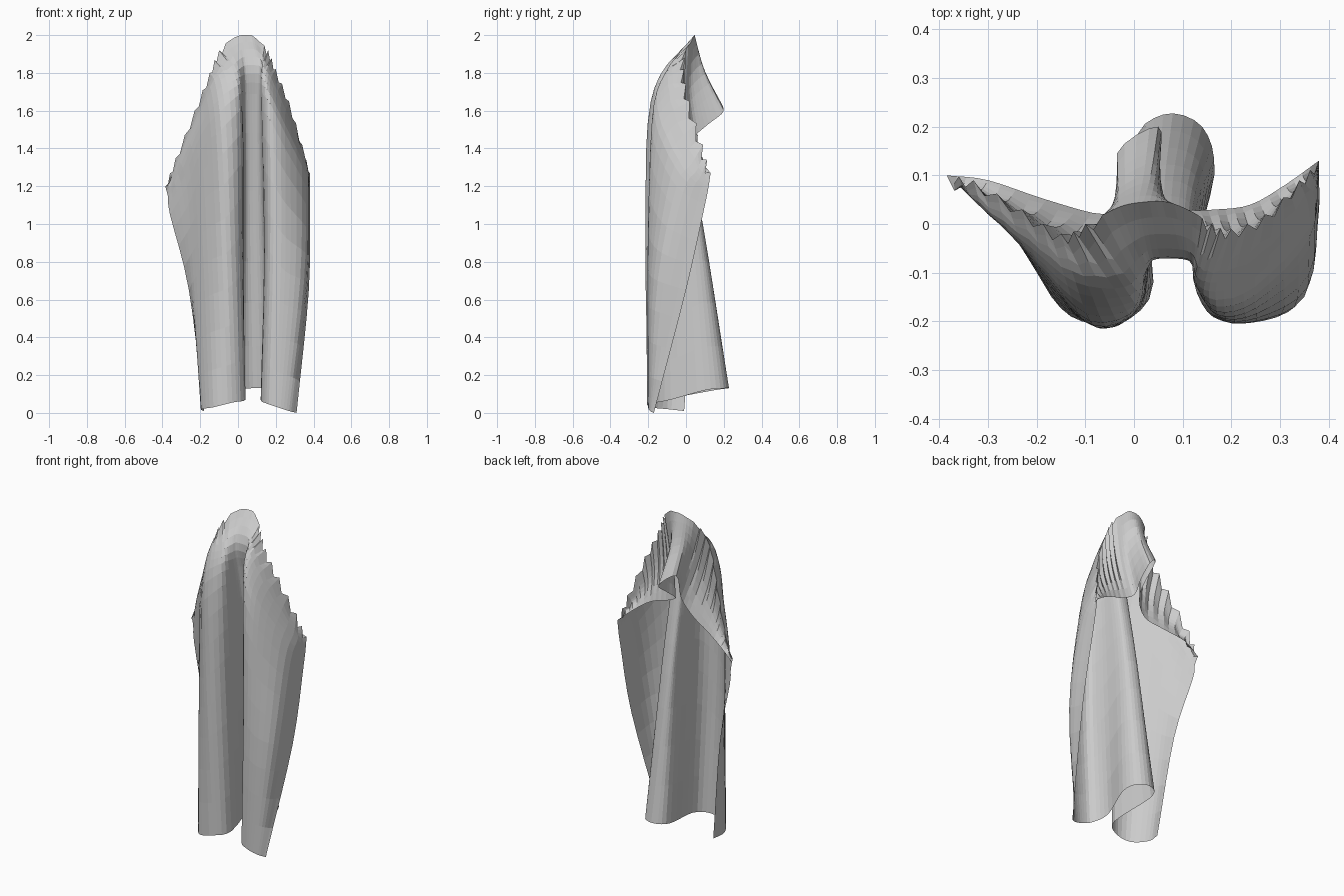
import bpy
import bmesh
from mathutils import Vector

cube = bpy.data.objects.get("Cube")
if cube:
    bpy.data.objects.remove(cube, do_unlink=True)

SPAN_STEPS = 4     # columns between two guide points
ROW_STEPS = 4      # rows between two guide curves


def material(name, colour):
    mat = bpy.data.materials.new(name)
    mat.use_nodes = True
    mat.diffuse_color = colour
    mat.node_tree.nodes["Principled BSDF"].inputs["Base Color"].default_value = colour
    return mat


def guide(xs, ys, zs):
    """Guide curve across the cloth, given in hundredths."""
    return [Vector(p) / 100 for p in zip(xs, ys, zs)]


def spline(points, steps):
    """Smooth curve passing through all the points."""
    ends = [points[0] * 2 - points[1]] + points + [points[-1] * 2 - points[-2]]
    result = []
    for a, b, c, d in zip(ends, ends[1:], ends[2:], ends[3:]):
        for i in range(steps):
            t = i / steps
            result.append(b + ((c - a) * t
                               + (a * 2 - b * 5 + c * 4 - d) * t ** 2
                               + (b * 3 - a - c * 3 + d) * t ** 3) / 2)
    return result + [points[-1].copy()]


def sheet(name, rows, mat):
    """Open surface through equally long rows of points."""
    bm = bmesh.new()
    grid = [[bm.verts.new((p.x, p.y, min(max(p.z, 0), 2))) for p in row] for row in rows]
    for low, high in zip(grid, grid[1:]):
        for i in range(len(low) - 1):
            bm.faces.new((low[i], low[i + 1], high[i + 1], high[i]))
    mesh = bpy.data.meshes.new(name)
    bm.to_mesh(mesh)
    bm.free()
    mesh.materials.append(mat)
    obj = bpy.data.objects.new(name, mesh)
    bpy.context.collection.objects.link(obj)
    return obj


def loft(curves):
    """Smooth rows between the guide curves."""
    columns = [spline(list(col), ROW_STEPS) for col in zip(*curves)]
    return [list(row) for row in zip(*columns)]


cloth_grey = material("cloth grey", (0.6, 0.6, 0.6, 1))

# Hem: two rounded front folds with a deep channel between them
hem = guide((-18, -19.5, -13, -3, 4, 0, 6, 14, 16.5, 12, 15, 21, 27, 31),
            (-1, -10, -19, -20, -12, 15, 22.5, 20, 10, -8, -18, -20, -19, -17),
            (1, 2, 3, 5.5, 7, 12, 13, 13, 12, 7, 5, 3, 1, 0))
middle = guide((-26, -23.5, -16, -6, 2, 3, 5, 11, 13.5, 14, 17, 25, 35, 37.5),
               (4, -4, -15, -21.5, -15, 3, 8.5, 8, 3, -10, -19, -20, -15, 0),
               (65, 70, 80, 85, 95, 100, 100, 100, 100, 90, 85, 75, 70, 65))
chest = guide((-36, -27, -19, -9, 1, 3, 5, 10, 12, 13, 17, 25, 36, 38),
              (8.5, 0, -10, -20, -17, -6, -3, -3, -6, -13, -18, -16, -5, 10),
              (105, 120, 140, 150, 160, 160, 160, 160, 160, 160, 155, 140, 120, 110))
shoulder = guide((-37, -31, -21, -12, -2, 2, 4, 10, 12, 13, 17, 25, 36, 38),
                 (9, 3, -5, -12, -13, -9, -7, -7, -8, -11, -12, -9, 3, 12),
                 (114, 133, 156, 174, 180, 183, 184, 184, 183, 180, 175, 158, 132, 120))

# Ridge where the cloth turns over, from one wing tip over the peak to the other
ridge = guide((-38.5, -33, -23, -15, -10, -3, 2, 7, 12, 16, 20, 27, 34, 38),
              (10, 9, 3, -2, 0, 3.5, 4.5, 4.5, 2.5, 0, -1, 2, 9, 13),
              (120, 135, 160, 180, 192, 198, 200, 200, 196, 192, 182, 165, 142, 127))

# Lower edge of the part hanging behind, with a pinched fin at the centre
back_edge = guide((-38.5, -30, -18, -6, 0, -3.5, 5, 5, 3.5, 10, 17, 24, 31, 38),
                  (10, 9, 5, 2, 5, 14.5, 20, 12, 5, 3, 3, 4, 8, 13),
                  (120, 127, 132, 137, 148, 166, 160, 153, 147, 143, 141, 138, 133, 127))

hem, middle, chest, shoulder, ridge, back_edge = [
    spline(c, SPAN_STEPS) for c in (hem, middle, chest, shoulder, ridge, back_edge)]

# Crumpled teeth along the wing ridges
last = len(ridge) - 1
for i, point in enumerate(ridge):
    side = min(i, last - i)
    if side % 2 and side < 18:
        point += Vector((0, -0.02, -0.035))

# Slightly sagging curve halfway down the hanging part
back_middle = [(a + b) / 2 + Vector((0, -0.02, 0)) * (i % last > 0)
               for i, (a, b) in enumerate(zip(ridge, back_edge))]

sheet("front_drape", loft([hem, middle, chest, shoulder, ridge]), cloth_grey)
sheet("back_flap", loft([ridge, back_middle, back_edge]), cloth_grey)
